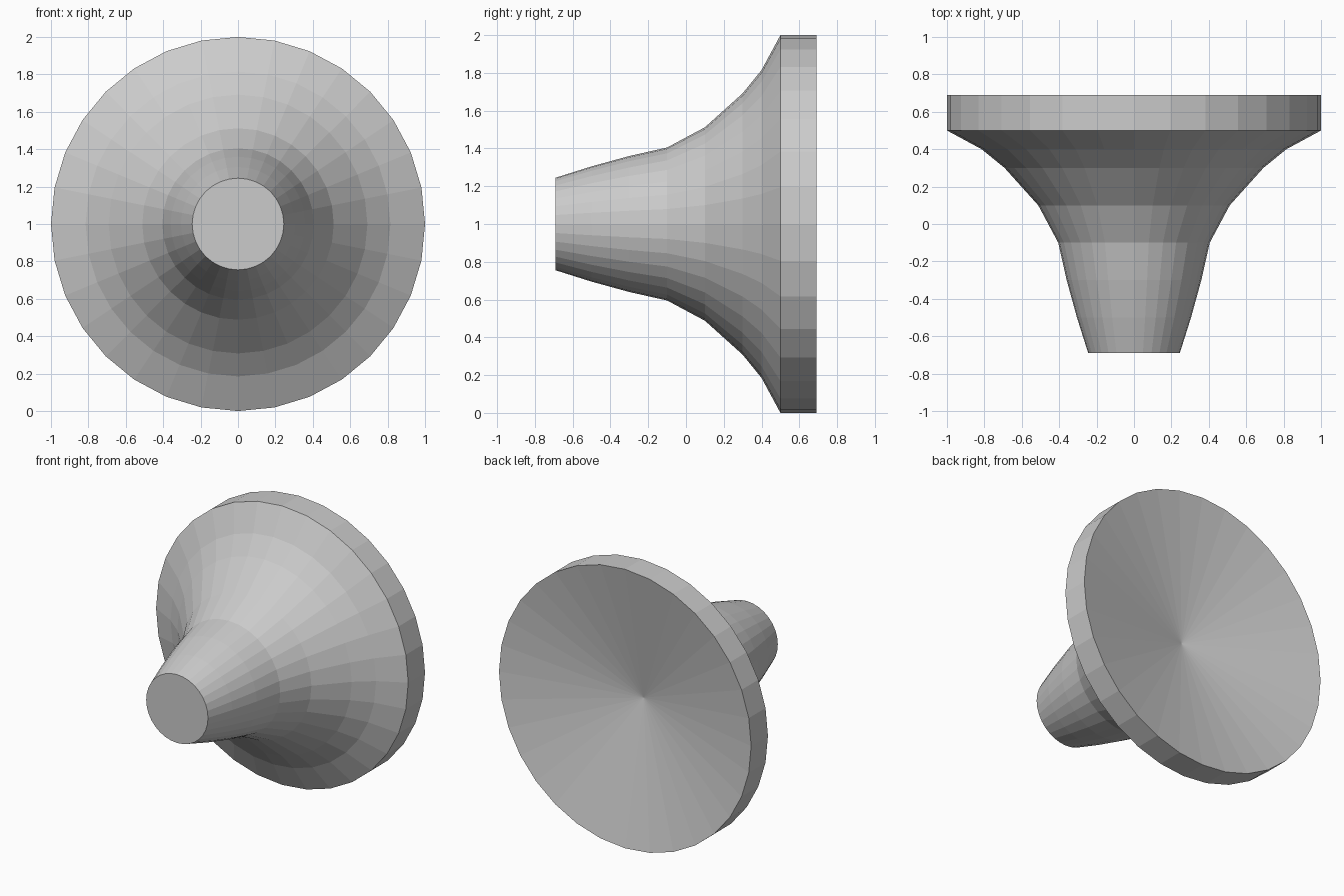
import bpy, bmesh
from math import sin, cos, tau

if "Cube" in bpy.data.objects:
    bpy.data.objects.remove(bpy.data.objects["Cube"])

SIDES = 32
AXIS_Z = 1.0

# horn profile: (y position, radius), narrow throat to wide rim
PROFILE = [(-0.69, 0.245), (-0.5, 0.305), (-0.3, 0.36), (-0.1, 0.405),
           (0.1, 0.512), (0.3, 0.692), (0.4, 0.815), (0.5, 1.0), (0.69, 1.0)]
DISH_APEX_Y = 0.48

bm = bmesh.new()


def ring(y, r):
    return [bm.verts.new((r * cos(tau * i / SIDES), y, AXIS_Z + r * sin(tau * i / SIDES)))
            for i in range(SIDES)]


# outer flared wall and rim
rings = [ring(y, r) for y, r in PROFILE]
for a, b in zip(rings, rings[1:]):
    for i in range(SIDES):
        j = (i + 1) % SIDES
        bm.faces.new((a[i], a[j], b[j], b[i]))

# flat front cap
bm.faces.new(rings[0])

# shallow conical dish sunk into the back
apex = bm.verts.new((0, DISH_APEX_Y, AXIS_Z))
for i in range(SIDES):
    bm.faces.new((rings[-1][i], rings[-1][(i + 1) % SIDES], apex))

bmesh.ops.recalc_face_normals(bm, faces=bm.faces)
mesh = bpy.data.meshes.new("flared_horn")
bm.to_mesh(mesh)
bm.free()
horn = bpy.data.objects.new("flared_horn", mesh)
bpy.context.collection.objects.link(horn)
